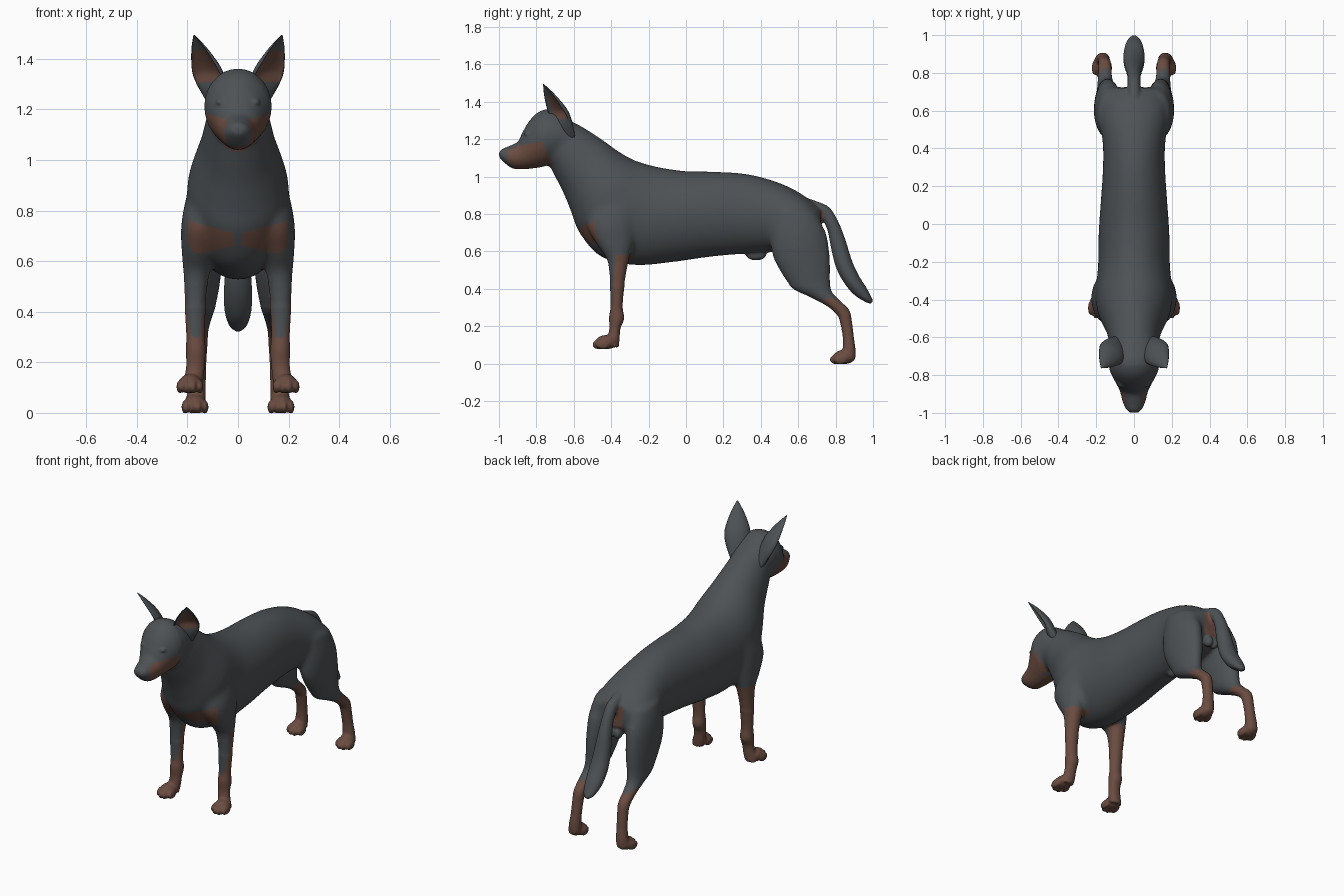
import bpy, bmesh, math
from mathutils import Vector, Matrix


def material(name, rgb):
    m = bpy.data.materials.new(name)
    m.diffuse_color = (*rgb, 1)
    return m


GREY = material("dark grey coat", (0.075, 0.084, 0.091))
BROWN = material("brown markings", (0.145, 0.072, 0.052))


def catmull(rows, steps=5):
    """Smoothly interpolate rows of section numbers."""
    out = []
    for i in range(len(rows) - 1):
        p0, p1 = rows[max(i - 1, 0)], rows[i]
        p2, p3 = rows[i + 1], rows[min(i + 2, len(rows) - 1)]
        for k in range(steps):
            t = k / steps
            out.append([b + 0.5 * t * (c - a + t * (2*a - 5*b + 4*c - d + t * (3*(b - c) + d - a)))
                        for a, b, c, d in zip(p0, p1, p2, p3)])
    return out + [list(rows[-1])]


def skin(bm, rings):
    """Skin closed rings of points and cap both ends."""
    vs = [[bm.verts.new(p) for p in r] for r in rings]
    n, faces = len(vs[0]), []
    for i in range(len(vs) - 1):
        for j in range(n):
            k = (j + 1) % n
            faces.append((i, j, bm.faces.new((vs[i][j], vs[i][k], vs[i+1][k], vs[i+1][j]))))
    bm.faces.new(vs[0][::-1])
    bm.faces.new(vs[-1])
    return faces


def loft(bm, rows, side=1, n=28):
    """Each row: (y, z) of one silhouette edge, (y, z) of the other, centre x, half width."""
    rings = []
    for ya, za, yb, zb, x, w in catmull(rows):
        ring = []
        for j in range(n):
            a = 2 * math.pi * j / n
            c, s = math.cos(a), math.sin(a)
            ring.append((side * (x + w * c), (ya + yb) / 2 + s * (ya - yb) / 2,
                         (za + zb) / 2 + s * (za - zb) / 2))
        rings.append(ring)
    skin(bm, rings)


def blob(bm, centre, radii):
    bmesh.ops.create_uvsphere(bm, u_segments=20, v_segments=12, radius=1,
                              matrix=Matrix.Translation(centre) @ Matrix.Diagonal((*radii, 1)))


def paw(bm, side, x, tip, z):
    blob(bm, (side * x, tip + 0.078, z + 0.038), (0.045, 0.06, 0.038))
    for k in (-1.5, -0.5, 0.5, 1.5):
        back = 0.02 if abs(k) > 1 else 0
        blob(bm, (side * (x + k * 0.026), tip + 0.038 + back, z + 0.025), (0.0145, 0.039, 0.027))


bm = bmesh.new()

# neck and trunk
loft(bm, [
    (-0.62, 1.30, -0.74, 1.08, 0, 0.115),
    (-0.55, 1.265, -0.70, 1.00, 0, 0.13),
    (-0.45, 1.20, -0.65, 0.90, 0, 0.15),
    (-0.36, 1.135, -0.61, 0.80, 0, 0.18),
    (-0.28, 1.09, -0.57, 0.70, 0, 0.20),
    (-0.22, 1.07, -0.46, 0.575, 0, 0.20),
    (-0.14, 1.05, -0.28, 0.527, 0, 0.19),
    (0.00, 1.03, -0.08, 0.542, 0, 0.187),
    (0.15, 1.027, 0.12, 0.57, 0, 0.175),
    (0.30, 1.018, 0.28, 0.585, 0, 0.165),
    (0.42, 0.993, 0.42, 0.595, 0, 0.165),
    (0.54, 0.95, 0.56, 0.60, 0, 0.18),
    (0.64, 0.893, 0.67, 0.62, 0, 0.175),
    (0.72, 0.825, 0.725, 0.68, 0, 0.12)], n=48)

# head and muzzle
loft(bm, [
    (-1.00, 1.127, -0.997, 1.10, 0, 0.022),
    (-0.985, 1.147, -0.975, 1.078, 0, 0.042),
    (-0.95, 1.162, -0.93, 1.045, 0, 0.06),
    (-0.90, 1.187, -0.88, 1.04, 0, 0.073),
    (-0.875, 1.235, -0.83, 1.043, 0, 0.089),
    (-0.84, 1.295, -0.78, 1.05, 0, 0.112),
    (-0.79, 1.345, -0.74, 1.06, 0, 0.131),
    (-0.72, 1.362, -0.70, 1.08, 0, 0.132),
    (-0.65, 1.325, -0.66, 1.10, 0, 0.125),
    (-0.57, 1.265, -0.62, 1.10, 0, 0.105)], n=36)
blob(bm, (0, -0.979, 1.122), (0.031, 0.021, 0.023))

# tail
loft(bm, [
    (0.60, 0.82, 0.60, 0.90, 0, 0.04),
    (0.685, 0.80, 0.70, 0.868, 0, 0.035),
    (0.728, 0.77, 0.765, 0.837, 0, 0.034),
    (0.757, 0.71, 0.812, 0.765, 0, 0.036),
    (0.775, 0.62, 0.85, 0.67, 0, 0.043),
    (0.80, 0.52, 0.888, 0.55, 0, 0.053),
    (0.84, 0.44, 0.925, 0.47, 0, 0.057),
    (0.895, 0.372, 0.963, 0.41, 0, 0.051),
    (0.955, 0.332, 0.988, 0.362, 0, 0.036),
    (0.988, 0.32, 1.002, 0.335, 0, 0.015)])

# underbelly
blob(bm, (0, 0.375, 0.582), (0.026, 0.055, 0.03))

for s in (1, -1):
    # shoulder and front leg
    loft(bm, [
        (-0.40, 1.00, -0.22, 1.00, 0.10, 0.05),
        (-0.48, 0.88, -0.24, 0.90, 0.125, 0.07),
        (-0.53, 0.75, -0.26, 0.76, 0.145, 0.079),
        (-0.48, 0.64, -0.28, 0.64, 0.155, 0.069),
        (-0.425, 0.56, -0.30, 0.57, 0.163, 0.055),
        (-0.412, 0.48, -0.318, 0.48, 0.168, 0.047),
        (-0.405, 0.38, -0.333, 0.38, 0.169, 0.04),
        (-0.404, 0.30, -0.338, 0.30, 0.168, 0.037),
        (-0.412, 0.25, -0.33, 0.24, 0.167, 0.04),
        (-0.410, 0.19, -0.35, 0.19, 0.168, 0.037),
        (-0.42, 0.14, -0.355, 0.13, 0.175, 0.039),
        (-0.43, 0.10, -0.36, 0.085, 0.185, 0.041)], s)
    paw(bm, s, 0.19, -0.502, 0.078)
    # thigh, hock and hind foot
    loft(bm, [
        (0.46, 0.83, 0.70, 0.81, 0.12, 0.07),
        (0.45, 0.70, 0.747, 0.70, 0.132, 0.079),
        (0.46, 0.58, 0.765, 0.60, 0.137, 0.075),
        (0.51, 0.48, 0.77, 0.52, 0.14, 0.067),
        (0.57, 0.402, 0.77, 0.44, 0.145, 0.056),
        (0.66, 0.358, 0.78, 0.385, 0.15, 0.045),
        (0.755, 0.307, 0.82, 0.34, 0.154, 0.037),
        (0.81, 0.257, 0.873, 0.287, 0.155, 0.035),
        (0.826, 0.21, 0.888, 0.22, 0.157, 0.033),
        (0.838, 0.14, 0.898, 0.14, 0.16, 0.033),
        (0.838, 0.08, 0.907, 0.07, 0.165, 0.037),
        (0.83, 0.045, 0.905, 0.02, 0.168, 0.039)], s)
    paw(bm, s, 0.17, 0.768, -0.002)
    # eyes and rear glands
    blob(bm, (s * 0.068, -0.85, 1.229), (0.02, 0.016, 0.013))
    blob(bm, (s * 0.02, 0.705, 0.635), (0.025, 0.03, 0.035))

bmesh.ops.recalc_face_normals(bm, faces=bm.faces[:])
raw = bpy.data.meshes.new("dog_body")
bm.to_mesh(raw)
bm.free()
body = bpy.data.objects.new("dog_body", raw)
bpy.context.collection.objects.link(body)

# fuse all parts into one skin
fuse = body.modifiers.new("fuse", 'REMESH')
fuse.mode = 'VOXEL'
fuse.voxel_size = 0.0075
soft = body.modifiers.new("soften", 'SMOOTH')
soft.factor, soft.iterations = 0.5, 4
fused = bpy.data.meshes.new_from_object(body.evaluated_get(bpy.context.evaluated_depsgraph_get()))
body.modifiers.clear()
body.data = fused
fused.materials.clear()
fused.materials.append(GREY)
fused.materials.append(BROWN)

# blend shoulders, neck and thighs more strongly than the feet, face and tail
bm = bmesh.new()
bm.from_mesh(fused)
broad = [v for v in bm.verts if v.co.z > 0.42 and -0.74 < v.co.y < 0.74
         and not (abs(v.co.x) < 0.05 and v.co.y > 0.3 and (v.co.z < 0.6 or v.co.y > 0.66))]
for _ in range(30):
    bmesh.ops.smooth_vert(bm, verts=broad, factor=0.5, use_axis_x=True, use_axis_y=True, use_axis_z=True)


def is_brown(p):
    x, y, z = abs(p.x), p.y, p.z
    front_leg = -0.6 < y < -0.28 and (z < 0.3 or (z < 0.58 and x > 0.09
                and y > -0.375 - 0.025 * (0.58 - z) / 0.28))
    hind_foot = y > 0.735 and z < 0.35 and x > 0.08 and z < 0.35 - 0.5 * max(0, y - 0.79)
    chest = y < -0.47 and 0.015 < x < 0.2 and abs(z - 0.687) < 0.02 + 0.27 * x
    cheek = -0.955 < y < -0.715 - max(0, z - 1.06) * 0.4 and 1.0 < z < 1.155 + 0.18 * (y + 0.95) \
        and (x > 0.045 or z < 1.055)
    under_tail = 0.64 < y < 0.74 and 0.67 < z < 0.81 and x < 0.065
    return front_leg or hind_foot or chest or cheek or under_tail


for f in bm.faces:
    f.smooth = True
    f.material_index = int(is_brown(f.calc_center_median()))
bm.to_mesh(fused)
bm.free()

# cupped ears, opening forward and outward, closing to a solid root inside the head
for s, name in ((1, "ear_left"), (-1, "ear_right")):
    base, tip = Vector((0.108, -0.668, 1.30)), Vector((0.174, -0.762, 1.494))
    axis = (tip - base).normalized()
    across = Vector((0.75, 0.62, 0)).normalized()
    opening = across.cross(axis).normalized()
    if opening.y > 0:
        opening = -opening
    # each row: height along ear, half width, inner surface depth
    rows = catmull([(-0.6, 0.03, 0.5), (-0.3, 0.054, 0.4), (-0.05, 0.07, 0.1), (0.15, 0.075, -0.3),
                    (0.3, 0.071, -0.38), (0.5, 0.057, -0.38), (0.75, 0.034, -0.38), (1, 0.003, -0.38)])
    m, rings = 14, []
    for t, r, d in rows:
        c = base.lerp(tip, t)
        arc = [math.pi * (j / m - 0.5) for j in range(m + 1)]
        outer = [c + across * r * math.sin(a) - opening * r * 0.6 * math.cos(a) for a in arc]
        inner = [c + across * r * 0.9 * math.sin(a) + opening * r * (d * math.cos(a) + 0.03)
                 for a in reversed(arc)]
        rings.append([(s * p.x, p.y, p.z) for p in outer + inner])
    bm = bmesh.new()
    for i, j, f in skin(bm, rings):
        f.material_index = int(m < j < 1.8 * m and 0.0 < rows[i][0] < 0.6)
    bmesh.ops.recalc_face_normals(bm, faces=bm.faces[:])
    for f in bm.faces:
        f.smooth = True
    mesh = bpy.data.meshes.new(name)
    mesh.materials.append(GREY)
    mesh.materials.append(BROWN)
    bm.to_mesh(mesh)
    bm.free()
    bpy.context.collection.objects.link(bpy.data.objects.new(name, mesh))
